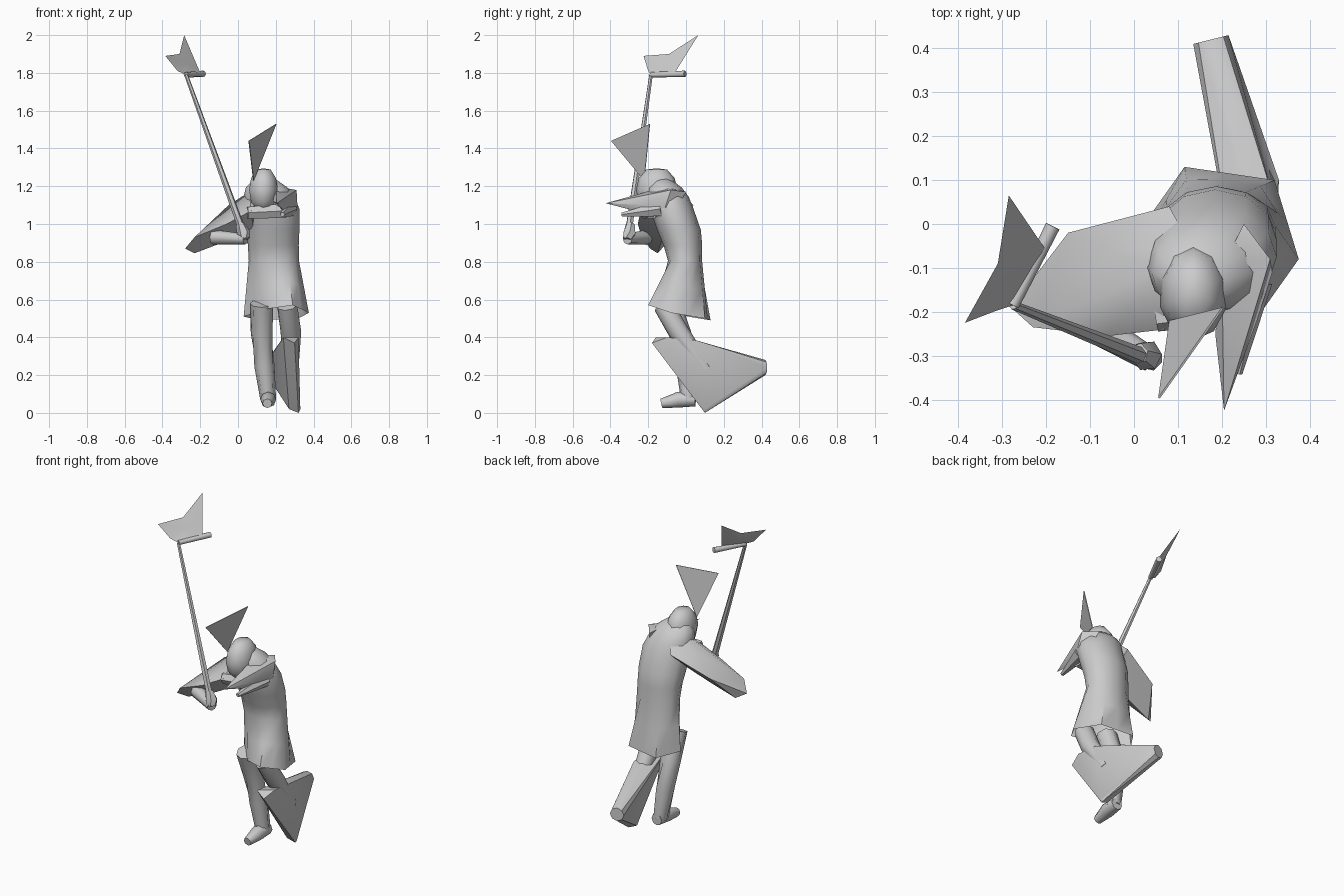
import bpy, bmesh
from math import sin, cos, pi, sqrt, tau, radians
from mathutils import Vector, Matrix

cube = bpy.data.objects.get("Cube")
if cube:
    bpy.data.objects.remove(cube, do_unlink=True)

GREY = (.6, .6, .6, 1)
grey = bpy.data.materials.new("plain_grey")
grey.use_nodes = True
grey.diffuse_color = GREY
grey.node_tree.nodes["Principled BSDF"].inputs["Base Color"].default_value = GREY


def finish(name, bm, angle):
    """Turn the bmesh into a grey object that is smooth apart from its sharp edges."""
    bmesh.ops.recalc_face_normals(bm, faces=bm.faces)
    mesh = bpy.data.meshes.new(name)
    bm.to_mesh(mesh)
    bm.free()
    mesh.materials.append(grey)
    part = bpy.data.objects.new(name, mesh)
    bpy.context.collection.objects.link(part)
    bpy.ops.object.select_all(action='DESELECT')
    part.select_set(True)
    bpy.context.view_layer.objects.active = part
    bpy.ops.object.shade_smooth_by_angle(angle=radians(angle))


def hull(name, *points, angle=35):
    """Folded cloth or blocky part wrapped around a few corner points."""
    bm = bmesh.new()
    for point in points:
        bm.verts.new(point)
    bmesh.ops.convex_hull(bm, input=bm.verts)
    loose = [vert for vert in bm.verts if not vert.link_faces]
    bmesh.ops.delete(bm, geom=loose, context='VERTS')
    finish(name, bm, angle)


def loft(name, rings, open_start=False):
    """Skin a list of closed point rings."""
    bm = bmesh.new()
    loops = [[bm.verts.new(point) for point in ring] for ring in rings]
    for low, high in zip(loops, loops[1:]):
        for i in range(len(low)):
            bm.faces.new((low[i - 1], low[i], high[i], high[i - 1]))
    if not open_start:
        bm.faces.new(loops[0])
    bm.faces.new(loops[-1])
    finish(name, bm, 50)


def circle(sides):
    return [(cos(tau * k / sides), sin(tau * k / sides)) for k in range(sides)]


def tube(name, path, radii, sides=8):
    """Limb or rod that follows a path with a radius at each point."""
    points = [Vector(point) for point in path]
    rings = []
    for i, (point, radius) in enumerate(zip(points, radii)):
        direction = points[min(i + 1, len(points) - 1)] - points[max(i - 1, 0)]
        turn = direction.to_track_quat('Z', 'Y')
        rings.append([point + turn @ Vector((radius * x, radius * y, 0))
                      for x, y in circle(sides)])
    loft(name, rings)


def ellipse(centre, width, depth):
    return [centre + Vector((width * x, depth * y, 0)) for x, y in circle(12)]


# Hem of the long coat: a six-cornered ring, raised at the front
corners = [Vector(p) for p in ((.375, -.08, .53), (.32, .1, .5), (.115, .13, .49),
                               (.03, .01, .51), (.15, -.13, .55), (.29, -.2, .57))]
hem = []
for corner, following in zip(corners, corners[1:] + corners[:1]):
    hem += [corner, corner.lerp(following, .5)]

# Coat body: narrow waist, widening to the chest and leaning forward
body = []
for t in (.5, .65, .8, 1):
    centre = Vector((.2 - .02 * t, .05 * sin(pi * t) - .04 * t - .035, .53 + .55 * t))
    flare = 1 - t
    body.append(ellipse(centre, .145 + .03 * flare * cos(5 * t),
                        .115 + .05 * flare * cos(6 * t)))
skirt = [low.lerp(high, .5) for low, high in zip(hem, body[0])]

# Rounded shoulders, closing in towards the neck
neck = Vector((.14, -.13, 1.24))
shoulders = []
for t in (.4, .7, 1):
    shrink = sqrt(1 - .85 * t * t)
    shoulders.append(ellipse(centre.lerp(neck, t), .145 * shrink, .12 * shrink))
loft("coat", [hem, skirt, *body, *shoulders], open_start=True)

# Head with a flattened crown
bm = bmesh.new()
placed = Matrix.LocRotScale(Vector((.135, -.155, 1.18)), None, Vector((.08, .11, .125)))
bmesh.ops.create_uvsphere(bm, u_segments=10, v_segments=6, radius=1, matrix=placed)
for vert in bm.verts:
    vert.co.z = min(vert.co.z, 1.295)
finish("head", bm, 50)

# Thin triangular plume
plume = [Vector(p) for p in ((.08, -.22, 1.23), (.2, -.19, 1.53), (.055, -.395, 1.44))]
thickness = Vector((.004, -.002, 0))
hull("plume", *plume, *[p + thickness for p in plume], angle=20)

# Right arm: draped sleeve, forearm and the hand gripping the pole
grip = Vector((.04, -.31, .92))
hull("right_sleeve", (.08, .04, 1.1), (.06, -.1, 1.17), (.13, -.05, 1.18), (-.05, -.06, 1.1),
     (-.15, -.02, .99), (-.28, -.19, .87), (-.23, -.15, .845), (-.23, -.235, .93),
     (-.06, -.255, 1), (.07, -.24, 1.07), (.08, -.1, .98), (-.06, -.13, .91))
tube("right_forearm", [(-.13, -.21, .93), grip], [.04, .028])
tube("right_hand", [grip, (.03, -.3, .95), (.01, -.295, 1)], [.026, .036, .024], 6)

# Left arm: broad pointed sleeve reaching forward, with the forearm under it
hull("left_sleeve", (.25, 0, 1.17), (.31, -.08, 1.18), (.315, -.11, 1.09), (.28, -.22, 1.1),
     (.185, -.25, 1.12), (.205, -.425, 1.11), (.2, -.1, 1.2), (.29, -.08, 1.02))
tube("left_forearm", [(.27, -.13, 1.08), (.235, -.34, 1.05)], [.045, .012], 6)
tube("collar_fold", [(.05, -.21, 1.06), (.25, -.18, 1.07)], [.035, .045], 6)

# Weapon: tapered pole with a socket bar across its top
pole_top = Vector((-.275, -.185, 1.79))
tube("pole", [grip, pole_top], [.02, .01], 6)
tube("blade_socket", [pole_top, (-.185, -.005, 1.795)], [.014, .017])

# Pointed blade, slightly thicker in the middle
bm = bmesh.new()
rim = [bm.verts.new(p) for p in (
    (-.285, .065, 2), (-.31, -.09, 1.9), (-.385, -.225, 1.89), (-.32, -.2, 1.81),
    pole_top, (-.2, -.06, 1.8))]
for bulge in (-.01, .01):
    peak = bm.verts.new((bulge - .28, -.1, 1.85))
    for i in range(len(rim)):
        bm.faces.new((rim[i - 1], rim[i], peak))
finish("blade", bm, 30)

# Right leg and foot
tube("right_leg", [(.125, -.09, .58), (.125, -.03, .42), (.14, 0, .25), (.16, .015, .07)],
     [.062, .058, .054, .042])
tube("right_foot", [(.165, .05, .07), (.16, -.04, .07), (.155, -.13, .05)], [.035, .042, .025])

# Left leg: bent thigh and a broad wedge trailing back to a rounded end
tube("left_thigh", [(.26, -.12, .57), (.28, -.04, .43), (.28, .1, .23)], [.055, .055, .04])
wedge_end = [(.175 + .04 * x, .42 + .01 * x, .24 + .04 * y) for x, y in circle(8)]
hull("left_leg_wedge", (.3, -.18, .37), (.24, -.16, .4), (.32, -.1, .4), (.32, .05, .385),
     (.26, .05, .385), (.33, .1, .02), (.32, .1, 0), (.27, .09, .02), *wedge_end)
